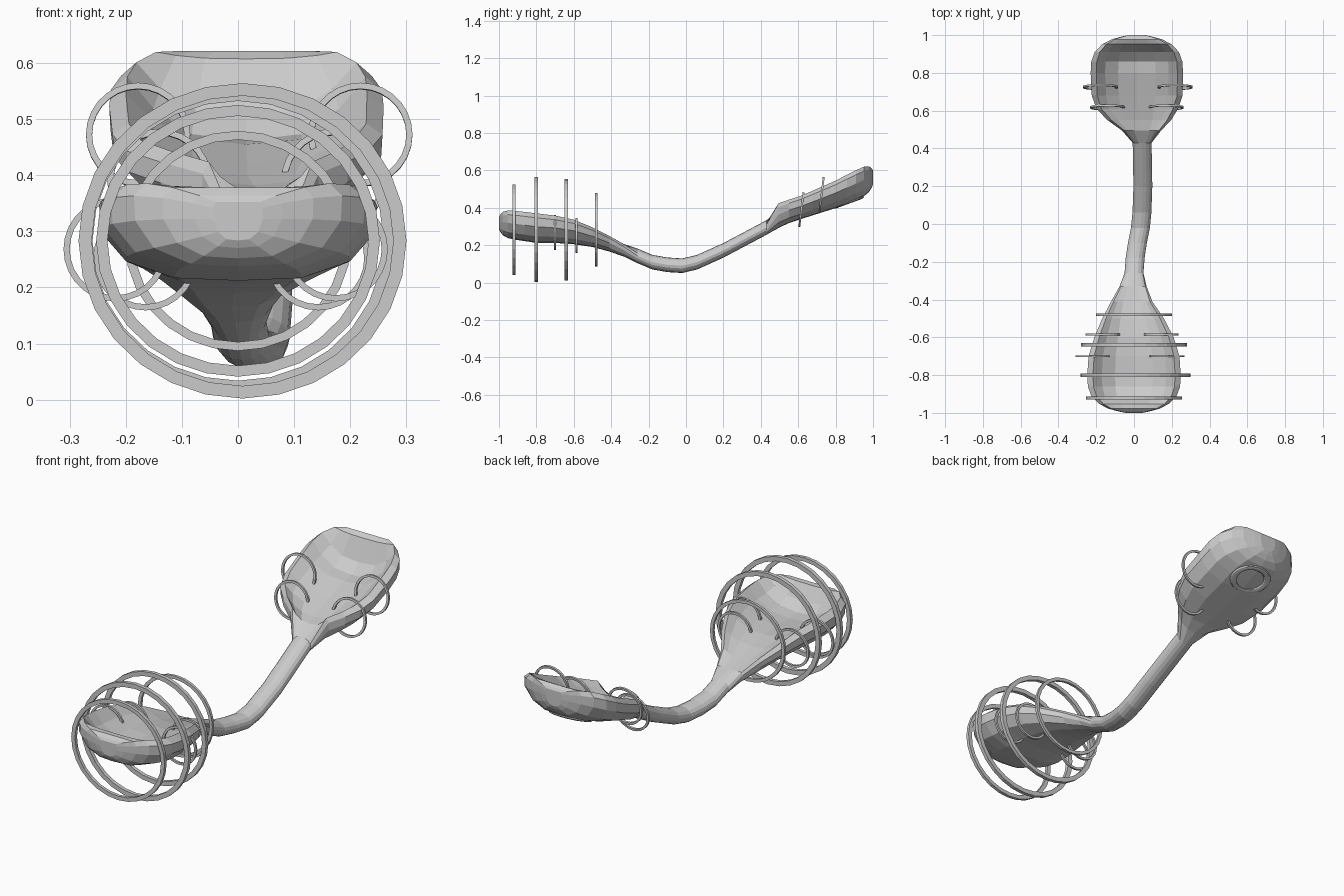
import bpy, bmesh, math

if "Cube" in bpy.data.objects:
    bpy.data.objects.remove(bpy.data.objects["Cube"])

# Half cross-section of a bowl from underside to dish centre: (across, height in wall or dish)
BOWL = [(0, 0), (0.45, 0.03), (0.8, 0.22), (0.98, 0.55), (0.99, 0.85),
        (0.87, 1), (0.68, 0.5), (0.4, 0.1), (0, 0)]


def section(y, cx, w, zb, zr, zd, t=1.0):
    """Ring of points; t blends a round stem (0) into a dished bowl (1)."""
    half = []
    for i, (bx, bz) in enumerate(BOWL):
        a = math.pi * i / (len(BOWL) - 1)
        z_round = (zb + zr) / 2 - math.cos(a) * (zr - zb) / 2
        base = zb if i <= 5 else zd
        z_bowl = base + bz * (zr - base)
        half.append((w * (math.sin(a) * (1 - t) + bx * t), z_round * (1 - t) + z_bowl * t))
    return [(cx + x, y, z) for x, z in half] + [(cx - x, y, z) for x, z in half[-2:0:-1]]


def rounded_end(side, cx, w, zb, zr, zd, rise_b, rise_r):
    """Sections that round off a bowl over its last 0.2 units."""
    out = []
    for u in (0, 0.3, 0.55, 0.76, 0.89, 0.965, 1):
        b, r = zb + rise_b * u, zr + rise_r * u
        mid, h = (b + r) / 2, (r - b) / 2 * (1 - 0.55 * u ** 10)
        dish = zd + (mid + h - zd) * min(1, u / 0.78) ** 3
        out.append(section(side * (0.8 + 0.2 * u), cx, w * max(0.18, math.sqrt(1 - u ** 3)),
                           mid - h, mid + h, dish))
    return out


# Front bowl narrowing to the stem
rings = rounded_end(-1, 0, 0.25, 0.212, 0.37, 0.27, 0.03, 0.024)[::-1]
for s in [(-0.70, 0, 0.243, 0.212, 0.358, 0.272),
          (-0.60, 0, 0.212, 0.205, 0.336, 0.268),
          (-0.50, -0.005, 0.165, 0.19, 0.295, 0.25),
          (-0.41, -0.012, 0.11, 0.166, 0.25, 0.225),
          (-0.33, -0.005, 0.072, 0.138, 0.212, 0.2, 0.6)]:
    rings.append(section(*s))
# Stem path: y, centre x, centre z
for y, x, z in [(-0.26, 0, 0.143), (-0.18, 0.006, 0.109), (-0.1, 0.018, 0.095),
                (-0.02, 0.034, 0.09), (0.06, 0.042, 0.109), (0.2, 0.047, 0.172),
                (0.43, 0.043, 0.294)]:
    rings.append(section(y, x, 0.05, z - 0.039, z + 0.039, z + 0.039, 0))
# Rear bowl flaring out
for s in [(0.495, 0.04, 0.105, 0.292, 0.428, 0.365, 0.9),
          (0.55, 0.028, 0.17, 0.318, 0.443, 0.382),
          (0.61, 0.017, 0.218, 0.338, 0.462, 0.4),
          (0.68, 0.017, 0.243, 0.36, 0.492, 0.42)]:
    rings.append(section(*s))
rings += rounded_end(1, 0.015, 0.247, 0.398, 0.545, 0.455, 0.08, 0.102)


def skin(name, loops, closed=False):
    """Join equal point loops into one mesh, capped unless closed on itself."""
    bm = bmesh.new()
    vs = [[bm.verts.new(p) for p in r] for r in loops]
    for a, b in zip(vs, vs[1:] + vs[:1] if closed else vs[1:]):
        for i in range(len(a)):
            bm.faces.new((a[i - 1], a[i], b[i], b[i - 1]))
    if not closed:
        bm.faces.new(vs[0])
        bm.faces.new(vs[-1])
    bmesh.ops.recalc_face_normals(bm, faces=bm.faces)
    mesh = bpy.data.meshes.new(name)
    bm.to_mesh(mesh)
    bm.free()
    ob = bpy.data.objects.new(name, mesh)
    bpy.context.collection.objects.link(ob)
    return ob


skin("double_spoon", rings)


def ring(name, x, y, z, outer, band, depth, tilt=0):
    """Upright hoop with a flat, square-edged section."""
    loops = []
    for k in range(28):
        c, s = math.cos(math.tau * k / 28), math.sin(math.tau * k / 28)
        loops.append([(r * c, d, r * s) for r, d in
                      ((outer, -depth / 2), (outer, depth / 2),
                       (outer - band, depth / 2), (outer - band, -depth / 2))])
    ob = skin(name, loops, closed=True)
    ob.location = (x, y, z)
    ob.rotation_euler.x = math.radians(-tilt)
    return ob


# Large hoops around the front bowl
for y, r, stretch in [(-0.92, 0.242, 1.045), (-0.8, 0.281, 1.04), (-0.64, 0.271, 1.04), (-0.48, 0.196, 1.03)]:
    hoop = ring("large_hoop", 0.008 if y == -0.8 else 0, y, 0.283, r, r * 0.08, r * 0.066)
    hoop.scale.x = stretch

# Pairs of small rings through the rims: centre x, spread, y, z, tilt
for cx, dx, y, z, tilt in [(-0.022, 0.196, -0.7, 0.268, 0), (-0.011, 0.154, -0.585, 0.252, 0),
                           (0.02, 0.198, 0.725, 0.472, 7), (0.015, 0.155, 0.617, 0.39, 7)]:
    for side in (-1, 1):
        ring("small_ring", cx + side * dx, y, z, 0.093, 0.011, 0.01, tilt)

# Shallow oval ridge under the rear bowl
bpy.ops.mesh.primitive_torus_add(major_segments=24, minor_segments=8, major_radius=0.08,
                                 minor_radius=0.016, location=(0.015, 0.87, 0.428),
                                 rotation=(math.radians(20), 0, 0))
bpy.context.object.scale = (1.1, 0.9, 0.4)
bpy.context.object.name = "underside_ridge"
